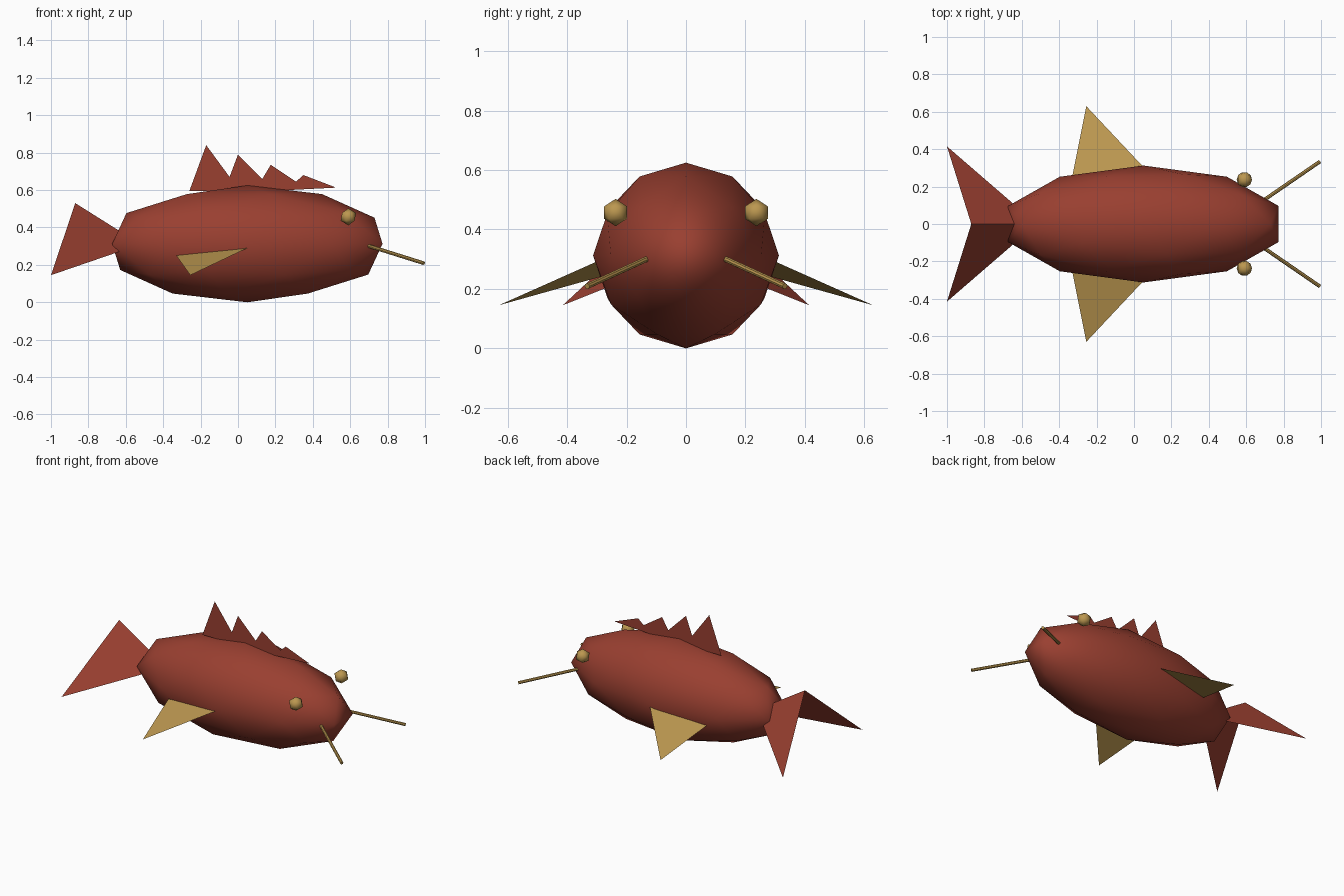
import bpy
from mathutils import Vector

cube = bpy.data.objects.get("Cube")
if cube:
    bpy.data.objects.remove(cube, do_unlink=True)


def material(name, color):
    mat = bpy.data.materials.new(name)
    mat.use_nodes = True
    mat.diffuse_color = color
    bsdf = next(n for n in mat.node_tree.nodes if n.type == 'BSDF_PRINCIPLED')
    bsdf.inputs["Base Color"].default_value = color
    return mat


RED = material("brick red", (0.32, 0.05, 0.03, 1))
GOLD = material("old gold", (0.50, 0.31, 0.08, 1))


def sheet(name, points, mat):
    """Thin fin made of one flat polygon, facing up where it is tilted."""
    mesh = bpy.data.meshes.new(name)
    mesh.from_pydata(points, [], [range(len(points))])
    mesh.update()
    if mesh.polygons[0].normal.z < -0.01:
        mesh.flip_normals()
    mesh.materials.append(mat)
    obj = bpy.data.objects.new(name, mesh)
    bpy.context.collection.objects.link(obj)
    return obj


def ball(name, level, center, radii, mat):
    bpy.ops.mesh.primitive_ico_sphere_add(subdivisions=level, radius=1, location=center)
    obj = bpy.context.object
    obj.name = name
    obj.scale = radii
    obj.data.materials.append(mat)
    bpy.ops.object.shade_smooth()


def rod(name, start, end, radius, mat):
    start, end = Vector(start), Vector(end)
    axis = end - start
    bpy.ops.mesh.primitive_cylinder_add(vertices=8, radius=radius, depth=axis.length,
                                        location=(start + end) / 2)
    obj = bpy.context.object
    obj.name = name
    obj.rotation_euler = axis.to_track_quat('Z', 'Y').to_euler()
    obj.data.materials.append(mat)
    bpy.ops.object.shade_smooth_by_angle()


# Body
ball("body", 2, (0.05, 0, 0.3125), (0.76, 0.3125, 0.3125), RED)

# Spiky back fin
outline = [(-0.26, 0.595), (-0.17, 0.84), (-0.045, 0.67), (0, 0.79), (0.13, 0.66),
           (0.175, 0.735), (0.31, 0.645), (0.35, 0.68), (0.525, 0.613), (0.27, 0.6)]
sheet("back_fin", [(x, 0, z) for x, z in outline], RED)

# Paired parts
for side, s in (("left", 1), ("right", -1)):
    sheet(f"tail_fin_{side}",
          [(-0.87, 0, 0.53), (-1, s * 0.415, 0.145), (-0.52, 0, 0.31)], RED)
    sheet(f"side_fin_{side}",
          [(0.05, s * 0.305, 0.29), (-0.33, s * 0.255, 0.25), (-0.255, s * 0.63, 0.145)], GOLD)
    ball(f"eye_{side}", 1, (0.59, s * 0.237, 0.457), (0.046,) * 3, GOLD)
    rod(f"whisker_{side}", (0.69, s * 0.125, 0.304), (0.993, s * 0.333, 0.209), 0.01, GOLD)
